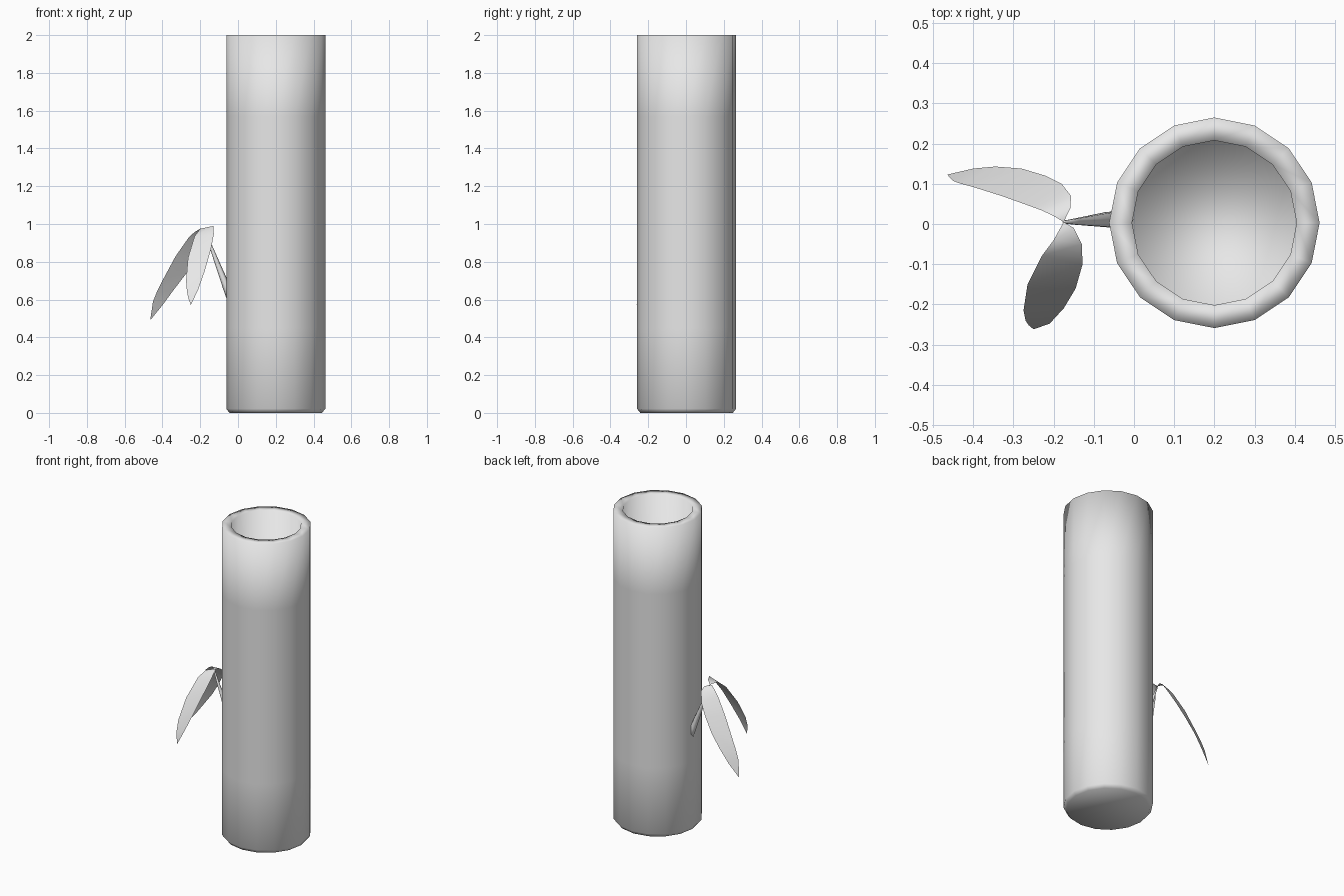
import bpy, math
from mathutils import Vector

if "Cube" in bpy.data.objects:
    bpy.data.objects.remove(bpy.data.objects["Cube"])

grey = bpy.data.materials.new("light_grey")
grey.diffuse_color = (0.8, 0.8, 0.8, 1)
grey.use_nodes = True
grey.node_tree.nodes["Principled BSDF"].inputs["Base Color"].default_value = grey.diffuse_color


def add_mesh(name, verts, faces):
    me = bpy.data.meshes.new(name)
    me.from_pydata(verts, [], faces)
    me.materials.append(grey)
    me.polygons.foreach_set("use_smooth", [True] * len(me.polygons))
    ob = bpy.data.objects.new(name, me)
    bpy.context.collection.objects.link(ob)
    return ob


def rings(name, sections, n):
    """Skin a run of horizontal rings (centre, radius) and cap both ends."""
    verts, faces = [], []
    for c, r in sections:
        for i in range(n):
            a = 2 * math.pi * i / n
            verts.append(Vector(c) + Vector((r * math.cos(a), r * math.sin(a), 0)))
    for k in range(len(sections) - 1):
        for i in range(n):
            j = (i + 1) % n
            faces.append((k * n + i, k * n + j, (k + 1) * n + j, (k + 1) * n + i))
    last = (len(sections) - 1) * n
    faces.append(tuple(reversed(range(n))))
    faces.append(tuple(range(last, last + n)))
    return add_mesh(name, verts, faces)


def leaf(name, base, pairs, tip):
    """Thin blade: paired edge points (right-hand edge first) from base to tip."""
    verts = [base] + [p for pair in pairs for p in pair] + [tip]
    faces = [(0, 1, 2)]
    for k in range(len(pairs) - 1):
        a = 1 + 2 * k
        faces.append((a, a + 2, a + 3, a + 1))
    end = len(verts) - 1
    faces.append((end - 2, end, end - 1))
    return add_mesh(name, verts, faces)


# Hollow stalk: outer foot, outer wall, flat rim, inner wall, floor
profile = [(0.245, 0), (0.262, 0.022), (0.262, 0.45), (0.262, 1.57),
           (0.262, 2), (0.205, 2), (0.205, 0.08)]
rings("hollow_stalk", [((0.2, 0.003, z), r) for r, z in profile], 16)

# Tapered twig leaning out of the stalk wall
rings("twig", [((-0.025, 0.011, 0.57), 0.024), ((-0.058, 0.011, 0.66), 0.022),
               ((-0.143, 0.006, 0.88), 0.009), ((-0.174, 0.005, 0.965), 0.004)], 6)

# Two drooping leaves
root = (-0.175, 0.005, 0.967)
leaf("front_leaf", root, [
    ((-0.20, -0.04, 0.975), (-0.15, -0.01, 0.985)),
    ((-0.23, -0.08, 0.935), (-0.13, -0.05, 0.99)),
    ((-0.265, -0.15, 0.82), (-0.128, -0.10, 0.945)),
    ((-0.275, -0.215, 0.70), (-0.145, -0.16, 0.86)),
    ((-0.27, -0.24, 0.64), (-0.175, -0.21, 0.755)),
    ((-0.262, -0.252, 0.605), (-0.21, -0.248, 0.655)),
], (-0.25, -0.262, 0.57))
leaf("side_leaf", root, [
    ((-0.158, 0.04, 0.965), (-0.20, 0.02, 0.975)),
    ((-0.157, 0.07, 0.945), (-0.23, 0.034, 0.957)),
    ((-0.18, 0.10, 0.885), (-0.26, 0.045, 0.93)),
    ((-0.22, 0.12, 0.82), (-0.33, 0.07, 0.83)),
    ((-0.28, 0.138, 0.73), (-0.40, 0.092, 0.70)),
    ((-0.345, 0.143, 0.645), (-0.43, 0.10, 0.64)),
    ((-0.40, 0.138, 0.57), (-0.45, 0.107, 0.59)),
], (-0.465, 0.123, 0.49))
